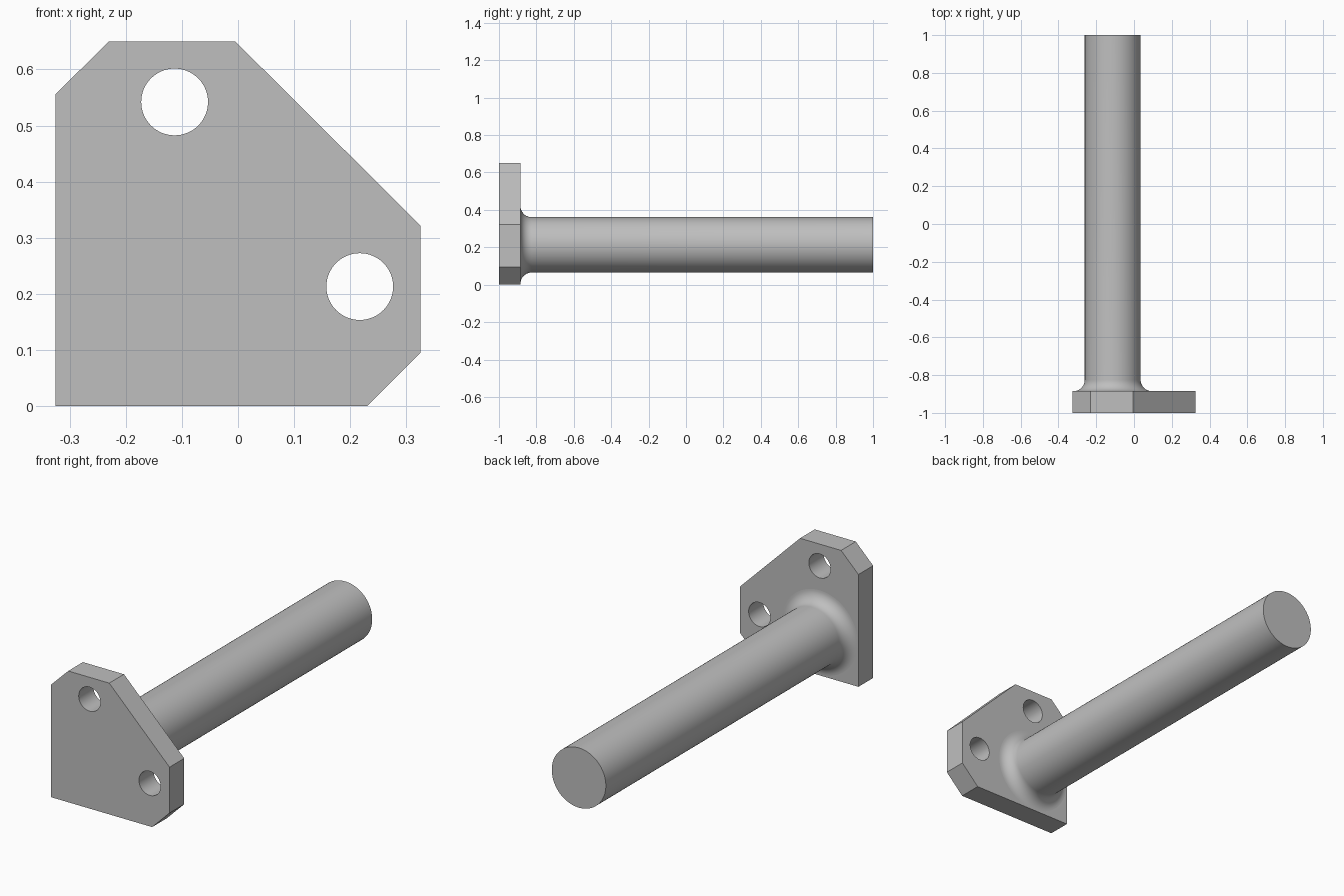
import bpy
import bmesh
from math import pi, sin, cos, radians
from mathutils import Matrix, Vector

if "Cube" in bpy.data.objects:
    bpy.data.objects.remove(bpy.data.objects["Cube"], do_unlink=True)

FRONT, PLATE_BACK, SHAFT_END = -1.0, -0.885, 1.0
AXIS_X, AXIS_Z = -0.113, 0.213
SHAFT_R, FILLET_R, HOLE_R = 0.148, 0.06, 0.0595

grey = bpy.data.materials.new("plain grey")
grey.use_nodes = True
colour = (0.52, 0.52, 0.52, 1)
grey.diffuse_color = colour
grey.node_tree.nodes["Principled BSDF"].inputs["Base Color"].default_value = colour


def make_object(name, bm):
    bmesh.ops.recalc_face_normals(bm, faces=bm.faces)
    mesh = bpy.data.meshes.new(name)
    bm.to_mesh(mesh)
    bm.free()
    mesh.materials.append(grey)
    obj = bpy.data.objects.new(name, mesh)
    bpy.context.collection.objects.link(obj)
    return obj


def activate(obj):
    bpy.ops.object.select_all(action='DESELECT')
    obj.select_set(True)
    bpy.context.view_layer.objects.active = obj


# Mounting plate: clipped-corner outline pushed back along y
outline = [(-0.325, 0), (0.23, 0), (0.325, 0.095), (0.325, 0.322),
           (-0.005, 0.65), (-0.23, 0.65), (-0.325, 0.556)]
bm = bmesh.new()
face = bm.faces.new([bm.verts.new((x, FRONT, z)) for x, z in outline])
extruded = bmesh.ops.extrude_face_region(bm, geom=[face], use_keep_orig=True)
bmesh.ops.translate(bm, vec=(0, PLATE_BACK - FRONT, 0),
                    verts=[v for v in extruded["geom"] if isinstance(v, bmesh.types.BMVert)])
plate = make_object("mounting_plate", bm)

# Bolt holes: above and beside the shaft
bm = bmesh.new()
for x, z in [(AXIS_X, 0.542), (0.217, AXIS_Z)]:
    bmesh.ops.create_cone(bm, cap_ends=True, segments=64, radius1=HOLE_R,
                          radius2=HOLE_R, depth=0.4,
                          matrix=Matrix.Translation((x, FRONT, z)) @ Matrix.Rotation(pi / 2, 4, 'X'))
cutter = make_object("hole_cutter", bm)
cutter.hide_render = True
cut = plate.modifiers.new("bolt holes", 'BOOLEAN')
cut.operation = 'DIFFERENCE'
cut.solver = 'EXACT'
cut.object = cutter
activate(plate)
bpy.ops.object.modifier_apply(modifier=cut.name)
bpy.data.objects.remove(cutter, do_unlink=True)

# Shaft with a concave fillet at its root, turned around y
flare_r = SHAFT_R + FILLET_R
steps = 12
profile = [(0, PLATE_BACK - 0.02), (flare_r, PLATE_BACK - 0.02)]
for i in range(steps + 1):
    a = i / steps * pi / 2
    profile.append((flare_r - FILLET_R * sin(a), PLATE_BACK + FILLET_R * (1 - cos(a))))
profile += [(SHAFT_R, SHAFT_END), (0, SHAFT_END)]
bm = bmesh.new()
verts = [bm.verts.new((AXIS_X + r, y, AXIS_Z)) for r, y in profile]
edges = [bm.edges.new(pair) for pair in zip(verts, verts[1:])]
bmesh.ops.spin(bm, geom=verts + edges, cent=Vector((AXIS_X, 0, AXIS_Z)),
               axis=(0, 1, 0), angle=2 * pi, steps=96)
bmesh.ops.remove_doubles(bm, verts=bm.verts, dist=0.0001)
shaft = make_object("filleted_shaft", bm)

for part in (plate, shaft):
    activate(part)
    bpy.ops.object.shade_smooth_by_angle(angle=radians(30))
